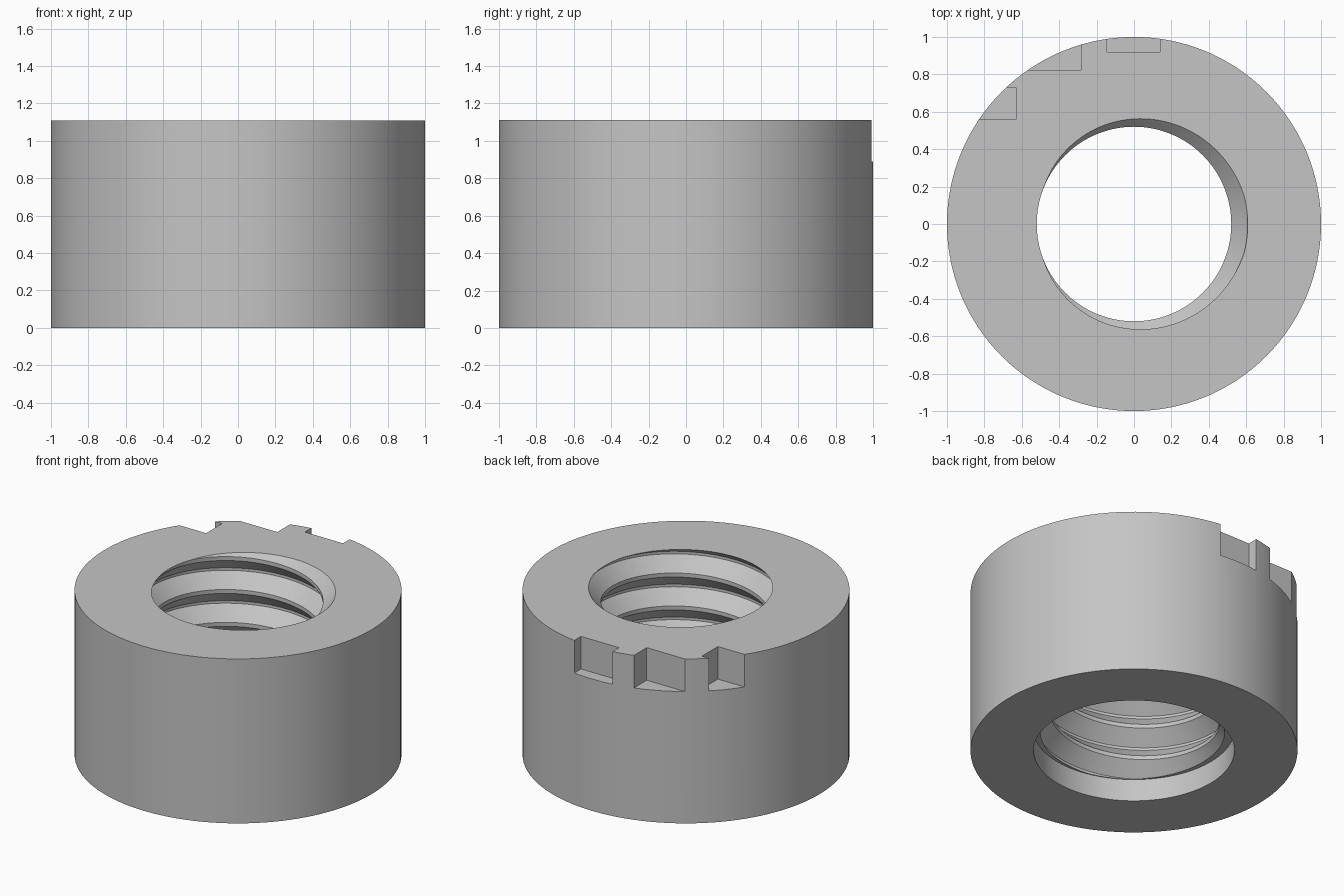
import bpy, bmesh, math

cube = bpy.data.objects.get("Cube")
if cube:
    bpy.data.objects.remove(cube, do_unlink=True)

HEIGHT = 1.11
OUTER = 1.0
ROOT, CREST = 0.608, 0.52          # thread radii
PITCH = HEIGHT / 5
BORE_R, BORE_TOP = 0.614, 0.15     # plain relief at the bottom
SEGMENTS = 128
ROOT_HALF, CREST_START = 0.04, 0.44  # flats, as fractions of the pitch

steel = bpy.data.materials.new("grey_steel")
steel.use_nodes = True
grey = (0.56, 0.56, 0.56, 1)
steel.diffuse_color = grey
steel.node_tree.nodes["Principled BSDF"].inputs["Base Color"].default_value = grey


def thread_radius(z, turn):
    """Radius of the trapezoid thread at a height, for an angle in turns."""
    phase = z / PITCH - turn
    d = abs(phase - round(phase))
    t = (d - ROOT_HALF) / (CREST_START - ROOT_HALF)
    return ROOT + (CREST - ROOT) * min(max(t, 0), 1)


def section(turn):
    """Closed radius and height outline of the ring at one angle."""
    pts = [(BORE_R, 0), (OUTER, 0), (OUTER, HEIGHT)]
    for k in range(7, -3, -1):
        for f in (1 - CREST_START, CREST_START, ROOT_HALF, -ROOT_HALF):
            z = min(max((k + f + turn) * PITCH, BORE_TOP), HEIGHT)
            pts.append((thread_radius(z, turn), z))
    pts.append((BORE_R, BORE_TOP))
    return pts


# Threaded ring: sections swept round the axis, rising with the helix
bm = bmesh.new()
columns = []
for i in range(SEGMENTS + 1):
    turn = i / SEGMENTS
    a = turn * math.tau
    columns.append([bm.verts.new((r * math.cos(a), r * math.sin(a), z))
                    for r, z in section(turn)])
for a, b in zip(columns, columns[1:]):
    for j in range(len(a)):
        k = (j + 1) % len(a)
        bm.faces.new((a[j], b[j], b[k], a[k]))
bmesh.ops.remove_doubles(bm, verts=bm.verts, dist=1e-5)
bmesh.ops.recalc_face_normals(bm, faces=bm.faces)
mesh = bpy.data.meshes.new("threaded_ring")
bm.to_mesh(mesh)
bm.free()
ring = bpy.data.objects.new("threaded_ring", mesh)
bpy.context.collection.objects.link(ring)
mesh.materials.append(steel)
bpy.context.view_layer.objects.active = ring
ring.select_set(True)


def cut_notch(x0, x1, y0, y1, floor=0.89):
    """Cut a square notch into the top rim."""
    top = HEIGHT + 0.1
    m = bpy.data.meshes.new("notch_cutter")
    b = bmesh.new()
    bmesh.ops.create_cube(b, size=1)
    for v in b.verts:
        v.co = (x1 if v.co.x > 0 else x0, y1 if v.co.y > 0 else y0,
                top if v.co.z > 0 else floor)
    b.to_mesh(m)
    b.free()
    m.materials.append(steel)
    cutter = bpy.data.objects.new("notch_cutter", m)
    cutter.hide_render = True
    bpy.context.collection.objects.link(cutter)
    mod = ring.modifiers.new("notch", 'BOOLEAN')
    mod.operation = 'DIFFERENCE'
    mod.solver = 'EXACT'
    mod.object = cutter
    bpy.ops.object.modifier_apply(modifier=mod.name)
    bpy.data.objects.remove(cutter, do_unlink=True)


# Three notches on the back right of the rim
cut_notch(-0.145, 0.14, 0.92, 1.1)
cut_notch(-0.60, -0.283, 0.823, 1.1)
cut_notch(-1.0, -0.63, 0.56, 0.73)

bpy.ops.object.shade_smooth_by_angle(angle=math.radians(25))
